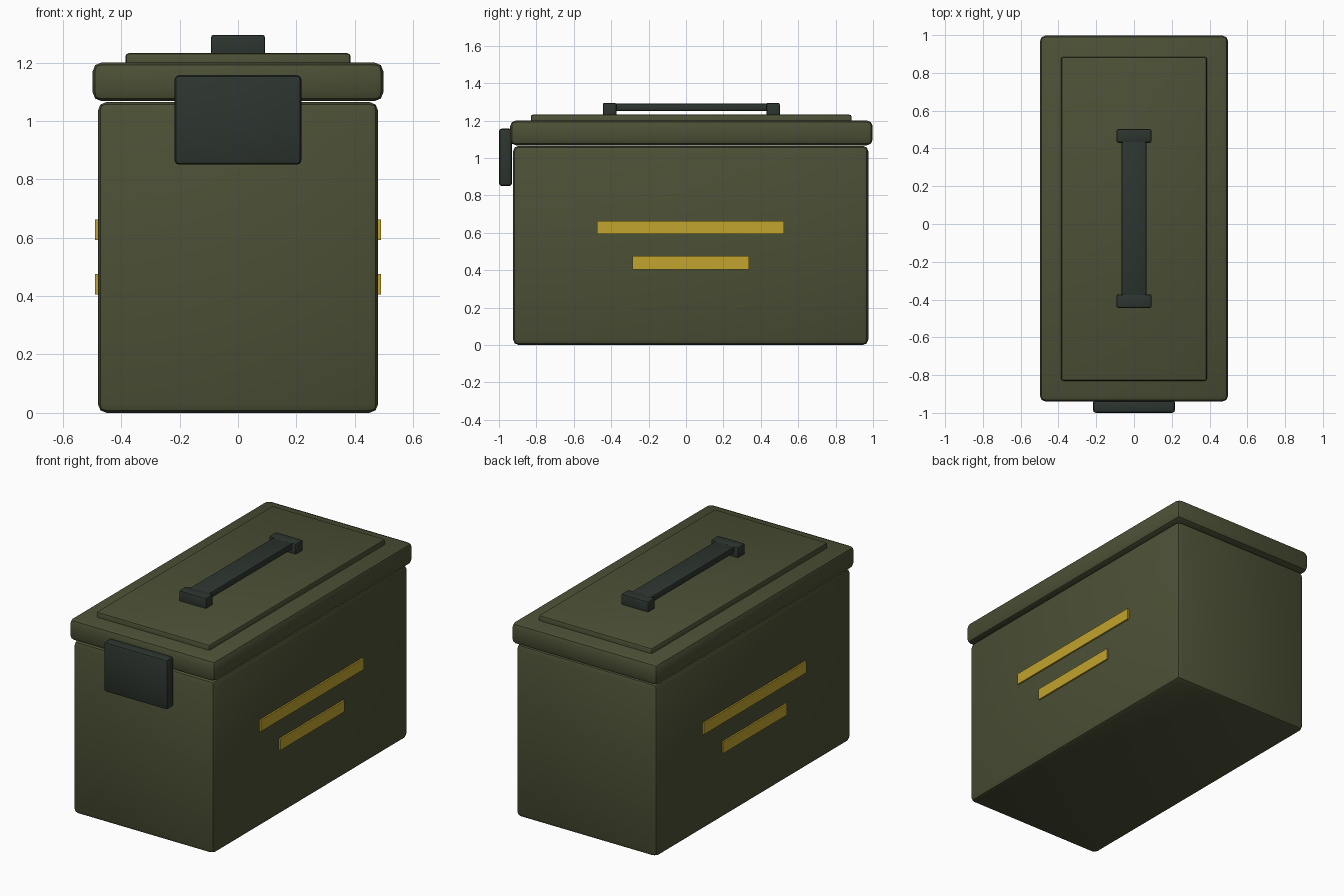
import bpy

if "Cube" in bpy.data.objects:
    bpy.data.objects.remove(bpy.data.objects["Cube"])


def material(name, rgb):
    m = bpy.data.materials.new(name)
    m.diffuse_color = (*rgb, 1.0)
    m.use_nodes = True
    m.node_tree.nodes["Principled BSDF"].inputs["Base Color"].default_value = m.diffuse_color
    return m


olive = material("olive_green", (0.072, 0.080, 0.036))
dark = material("dark_grey_green", (0.026, 0.035, 0.028))
yellow = material("yellow", (0.54, 0.37, 0.027))


def box(name, xr, yr, zr, mat, bevel=0.0, segments=2):
    """Box spanning the given ranges, with optional rounded edges."""
    spans = (xr, yr, zr)
    bpy.ops.mesh.primitive_cube_add(size=1, location=[(a + b) / 2 for a, b in spans])
    ob = bpy.context.object
    ob.name = name
    ob.scale = [b - a for a, b in spans]
    bpy.ops.object.transform_apply(location=False, rotation=False, scale=True)
    ob.data.materials.append(mat)
    if bevel:
        mod = ob.modifiers.new("rounded_edges", "BEVEL")
        mod.width = bevel
        mod.segments = segments
        bpy.ops.object.modifier_apply(modifier=mod.name)
        bpy.ops.object.shade_smooth_by_angle(angle=0.6)
    return ob


# Can body, overhanging lid and raised lid panel
box("body", (-0.48, 0.48), (-0.925, 0.975), (0, 1.065), olive, 0.03)
box("lid", (-0.498, 0.498), (-0.94, 0.998), (1.068, 1.2), olive, 0.03)
box("lid_panel", (-0.386, 0.386), (-0.83, 0.885), (1.17, 1.232), olive, 0.012)

# Carry handle: two end mounts and a flat bar
for name, y0, y1 in (("front", -0.445, -0.372), ("back", 0.43, 0.502)):
    box("handle_mount_" + name, (-0.093, 0.093), (y0, y1), (1.205, 1.295), dark, 0.01)
box("handle_bar", (-0.067, 0.067), (-0.385, 0.445), (1.252, 1.292), dark, 0.01)

# Front latch plate
box("latch", (-0.217, 0.217), (-1.0, -0.93), (0.85, 1.157), dark, 0.015)

# Yellow marking bars on both long sides
for side, s in (("right", 1), ("left", -1)):
    xr = sorted((s * 0.48, s * 0.4895))
    box("upper_stripe_" + side, xr, (-0.475, 0.525), (0.593, 0.663), yellow)
    box("lower_stripe_" + side, xr, (-0.285, 0.337), (0.405, 0.475), yellow)
